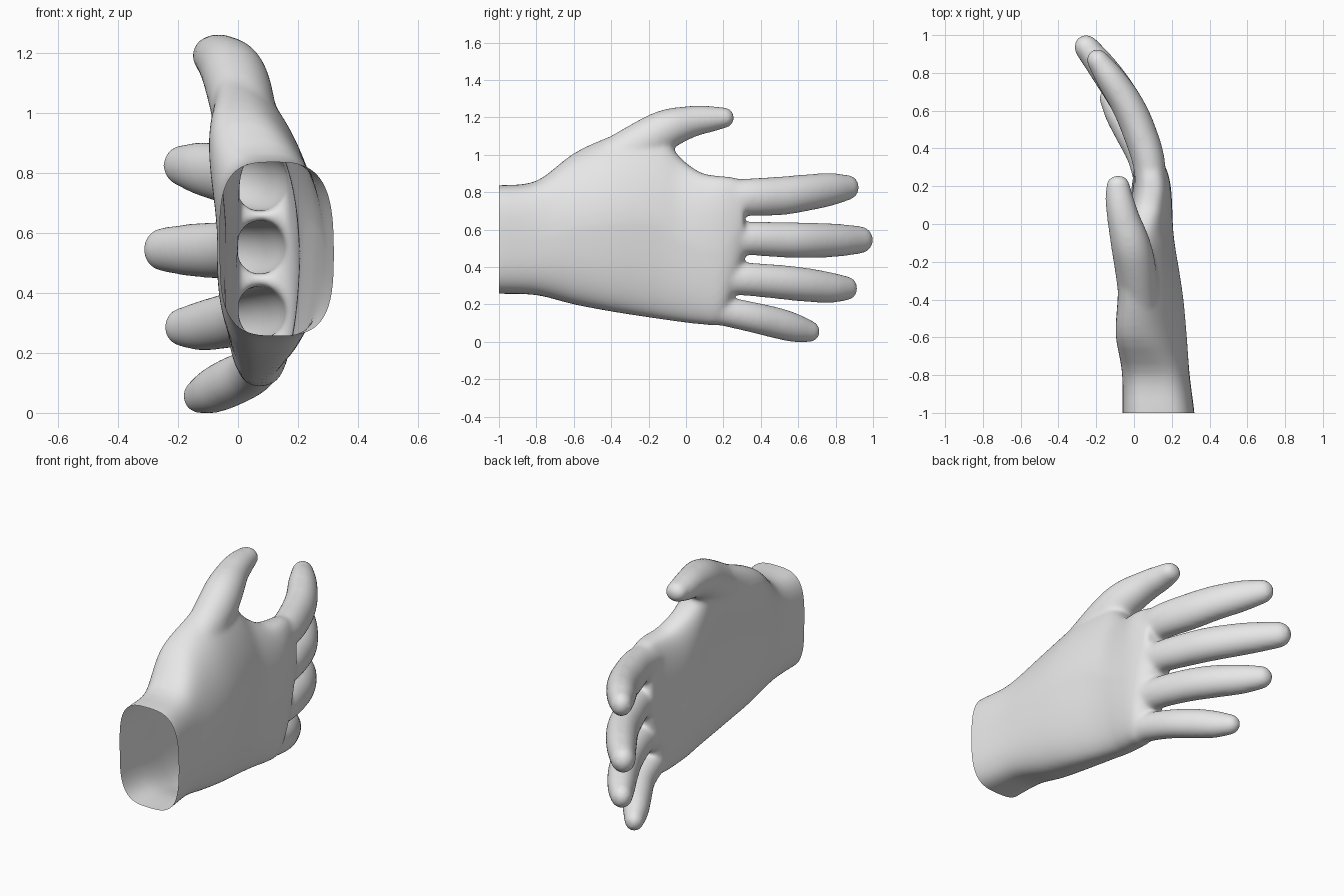
import bpy, bmesh, math
from mathutils import Vector

if "Cube" in bpy.data.objects:
    bpy.data.objects.remove(bpy.data.objects["Cube"])

skin = bpy.data.materials.new("light grey")
skin.diffuse_color = (0.8, 0.8, 0.8, 1)
skin.use_nodes = True
skin.node_tree.nodes["Principled BSDF"].inputs["Base Color"].default_value = skin.diffuse_color


def spline(rows, steps):
    """Catmull-Rom interpolation through rows of numbers."""
    out = []
    for i in range(len(rows) - 1):
        p0, p1, p2 = rows[max(i - 1, 0)], rows[i], rows[i + 1]
        p3 = rows[min(i + 2, len(rows) - 1)]
        for s in range(steps):
            t = s / steps
            out.append([0.5 * (2 * b + (c - a) * t + (2 * a - 5 * b + 4 * c - d) * t * t
                               + (3 * b - a - 3 * c + d) * t ** 3)
                        for a, b, c, d in zip(p0, p1, p2, p3)])
    return out + [list(rows[-1])]


def loft(bm, rings):
    """Closed skin through a list of point rings."""
    loops = [[bm.verts.new(p) for p in ring] for ring in rings]
    n = len(loops[0])
    for a, b in zip(loops, loops[1:]):
        for i in range(n):
            bm.faces.new((a[i], a[(i + 1) % n], b[(i + 1) % n], b[i]))
    bm.faces.new(loops[0][::-1])
    bm.faces.new(loops[-1])


def palm_ring(y, x0, x1, z0, z1, lean, power):
    """Rounded box section whose upper half leans toward the thumb."""
    ring = []
    for i in range(64):
        a = math.tau * i / 64
        c, s = math.cos(a), math.sin(a)
        p = power if s > 0 else min(power, 0.72)
        u = math.copysign(abs(c) ** p, c)
        v = math.copysign(abs(s) ** p, s)
        x = (x0 + x1) / 2 + u * (x1 - x0) / 2 - lean * max(v, 0) ** 1.5
        x -= 0.02 * max(-v, 0) * min(max(y + 1, 0), 1)
        ring.append((x, y, (z0 + z1) / 2 + v * (z1 - z0) / 2))
    return ring


def digit(bm, rows, wide, wide_tip):
    """Oval tapering tube through (x, y, z, radius) with a domed tip."""
    pts = spline(rows, 6)
    tip, prev = Vector(pts[-1][:3]), Vector(pts[-2][:3])
    d, r = (tip - prev).normalized(), pts[-1][3]
    for k in range(1, 6):
        a = k / 5 * 1.45
        pts.append([*(tip + d * r * math.sin(a)), r * math.cos(a)])
    rings = []
    for i, p in enumerate(pts):
        t = Vector(pts[min(i + 1, len(pts) - 1)][:3]) - Vector(pts[max(i - 1, 0)][:3])
        t.normalize()
        side = t.cross(Vector((0, 0, 1))).normalized()
        up = side.cross(t)
        w = wide + (wide_tip - wide) * i / (len(pts) - 1)
        rings.append([Vector(p[:3]) + p[3] * (math.cos(math.tau * j / 24) * side * w
                                              + math.sin(math.tau * j / 24) * up)
                      for j in range(24)])
    loft(bm, rings)


bm = bmesh.new()

# Wrist and palm: y, x min, x max, z min, z max, lean of the thumb side, roundness
palm = [(-1.1, -.06, .325, .26, .83, .01, .62), (-1.0, -.06, .32, .257, .837, .01, .62),
        (-.8, -.06, .295, .25, .86, .025, .66), (-.6, -.07, .28, .2, 1.008, .095, .75),
        (-.4, -.06, .262, .162, 1.10, .105, .85), (-.25, -.05, .24, .138, 1.14, .115, .9),
        (-.13, -.04, .22, .12, 1.11, .1, .9), (-.03, -.035, .208, .106, .985, .06, .75),
        (.08, -.02, .203, .094, .905, .02, .68), (.18, -.008, .197, .1, .887, .0, .65),
        (.25, .0, .185, .235, .88, .0, .68), (.31, .005, .166, .43, .86, .0, .75)]
loft(bm, [palm_ring(*row) for row in spline(palm, 4)])

# Thumb
digit(bm, [(.03, -.42, .95, .12), (.005, -.22, 1.07, .118), (-.02, -.10, 1.138, .107),
           (-.056, .03, 1.178, .085), (-.077, .13, 1.191, .071), (-.085, .203, 1.198, .057)],
      .88, 1.16)
# Index finger
digit(bm, [(.09, .05, .76, .085), (.081, .31, .772, .1), (.024, .5, .78, .104),
           (-.04, .64, .797, .099), (-.124, .77, .815, .089), (-.187, .86, .825, .07)], .86, .88)
# Middle finger
digit(bm, [(.09, .05, .55, .08), (.081, .31, .553, .089), (.024, .5, .546, .095),
           (-.04, .64, .543, .096), (-.146, .8, .543, .09), (-.247, .93, .545, .075)], .9, .9)
# Ring finger
digit(bm, [(.09, .02, .34, .08), (.081, .28, .337, .088), (.027, .48, .322, .092),
           (-.04, .63, .306, .092), (-.124, .77, .29, .083), (-.185, .855, .286, .067)], .9, .9)
# Little finger
digit(bm, [(.08, -.06, .21, .08), (.078, .16, .172, .08), (.042, .34, .135, .082),
           (-.026, .48, .102, .084), (-.084, .58, .075, .078), (-.13, .66, .056, .06)], .9, .9)

bmesh.ops.recalc_face_normals(bm, faces=bm.faces)
mesh = bpy.data.meshes.new("hand")
bm.to_mesh(mesh)
bm.free()
hand = bpy.data.objects.new("hand", mesh)
bpy.context.collection.objects.link(hand)
bpy.context.view_layer.objects.active = hand
hand.select_set(True)

# Fuse palm and fingers into one soft skin
fuse = hand.modifiers.new("fuse", 'REMESH')
fuse.mode = 'VOXEL'
fuse.voxel_size = 0.01
soften = hand.modifiers.new("soften", 'SMOOTH')
soften.factor = 0.5
soften.iterations = 32
for m in ("fuse", "soften"):
    bpy.ops.object.modifier_apply(modifier=m)

# Open the wrist with a straight cut
bm = bmesh.new()
bm.from_mesh(hand.data)
bmesh.ops.bisect_plane(bm, geom=bm.verts[:] + bm.edges[:] + bm.faces[:],
                       plane_co=(0, -1, 0), plane_no=(0, -1, 0), clear_outer=True)
bm.to_mesh(hand.data)
bm.free()

hand.data.materials.clear()
hand.data.materials.append(skin)
for p in hand.data.polygons:
    p.material_index = 0
bpy.ops.object.shade_smooth()
